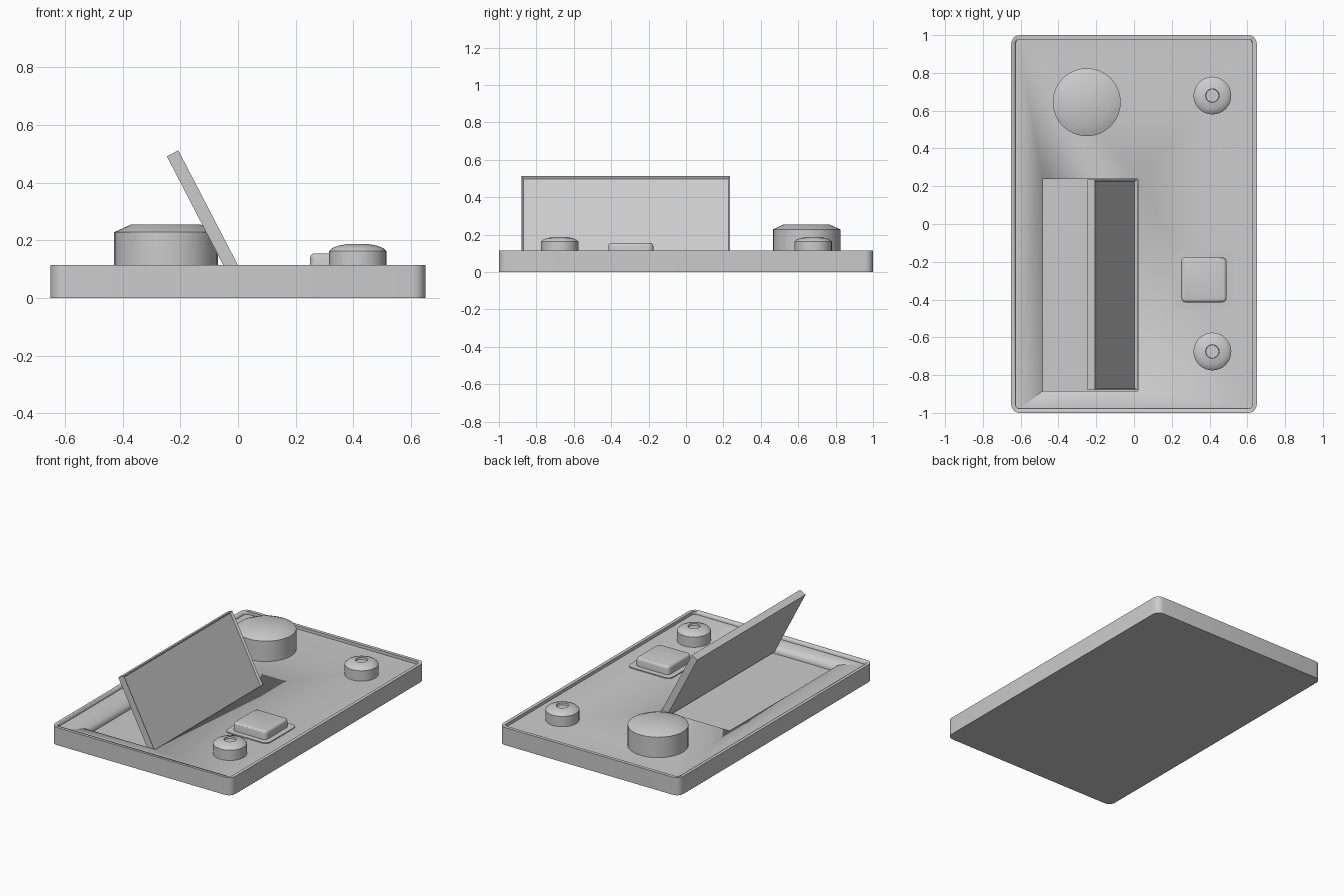
import bpy, bmesh, math
from mathutils import Matrix, Vector

if "Cube" in bpy.data.objects:
    bpy.data.objects.remove(bpy.data.objects["Cube"])

FLOOR = 0.095   # recessed deck level
RIM = 0.115     # top of the outer rim


def finish(bm, name, angle=30):
    bmesh.ops.recalc_face_normals(bm, faces=bm.faces)
    mesh = bpy.data.meshes.new(name)
    bm.to_mesh(mesh)
    bm.free()
    obj = bpy.data.objects.new(name, mesh)
    bpy.context.collection.objects.link(obj)
    bpy.ops.object.select_all(action='DESELECT')
    obj.select_set(True)
    bpy.context.view_layer.objects.active = obj
    bpy.ops.object.shade_smooth_by_angle(angle=math.radians(angle))
    return obj


def box(name, cx, cy, sx, sy, z0, z1, corner=0, top_bevel=0):
    bm = bmesh.new()
    m = Matrix.Translation((cx, cy, (z0 + z1) / 2)) @ Matrix.Diagonal((sx, sy, z1 - z0, 1))
    bmesh.ops.create_cube(bm, size=1, matrix=m)
    if corner:
        edges = [e for e in bm.edges if abs(e.verts[0].co.z - e.verts[1].co.z) > 1e-4]
        bmesh.ops.bevel(bm, geom=edges, offset=corner, segments=5, profile=0.5, affect='EDGES')
    if top_bevel:
        edges = [e for e in bm.edges if all(abs(v.co.z - z1) < 1e-5 for v in e.verts)]
        bmesh.ops.bevel(bm, geom=edges, offset=top_bevel, segments=3, profile=0.5, affect='EDGES')
    return finish(bm, name)


def lathe(name, profile, x, y, sides=32):
    bm = bmesh.new()
    rings = []
    for r, z in profile:
        rings.append([bm.verts.new((x + r * math.cos(2 * math.pi * i / sides),
                                    y + r * math.sin(2 * math.pi * i / sides), z))
                      for i in range(sides)])
    for a, b in zip(rings, rings[1:]):
        for i in range(sides):
            j = (i + 1) % sides
            bm.faces.new((a[i], a[j], b[j], b[i]))
    bm.faces.new(rings[0])
    bm.faces.new(rings[-1])
    return finish(bm, name, 25)


def cut(target, cutter):
    cutter.hide_render = True
    mod = target.modifiers.new("cut", 'BOOLEAN')
    mod.operation, mod.object, mod.solver = 'DIFFERENCE', cutter, 'EXACT'
    bpy.context.view_layer.objects.active = target
    bpy.ops.object.modifier_apply(modifier=mod.name)
    bpy.data.objects.remove(cutter)


# Base tray with a thin raised rim and a pocket for the lid
base = box("base_tray", 0, 0, 1.3, 2.0, 0, RIM, corner=0.045)
cut(base, box("deck_cutter", 0, 0, 1.256, 1.956, FLOOR, 0.3, corner=0.025))
cut(base, box("pocket_cutter", -0.23, -0.322, 0.505, 1.122, 0.045, 0.3))

# Tilted lid: slab with a recessed panel on the side facing +x
length, width, thick = 0.49, 1.116, 0.045
bm = bmesh.new()
bmesh.ops.create_cube(bm, size=1, matrix=Matrix.Diagonal((thick, width, length, 1)))
front = max(bm.faces, key=lambda f: f.calc_center_median().x)
bmesh.ops.inset_region(bm, faces=[front], thickness=0.014)
bmesh.ops.translate(bm, verts=front.verts, vec=(-0.012, 0, 0))
tilt = Matrix.Rotation(-math.atan2(0.205, 0.395), 4, 'Y')
top_corner = tilt @ Vector((thick / 2, 0, length / 2))
shift = Vector((-0.207, -0.322, 0.512)) - top_corner
bm.transform(Matrix.Translation(shift) @ tilt)
finish(bm, "tilted_lid")

# Large dial
lathe("large_dial", [(0.18, FLOOR - 0.01), (0.18, 0.228), (0.12, 0.255)], -0.25, 0.645)

# Two small domed knobs with a dimple on top
knob = [(0.1, FLOOR - 0.01), (0.1, 0.162), (0.09, 0.172), (0.068, 0.181),
        (0.036, 0.187), (0.034, 0.175)]
for label, y in (("back", 0.68), ("front", -0.675)):
    lathe(label + "_knob", knob, 0.415, y)

# Square button on its surround plate
box("button_surround", 0.37, -0.295, 0.31, 0.31, FLOOR - 0.01, FLOOR + 0.006, corner=0.035)
box("square_button", 0.37, -0.295, 0.24, 0.24, FLOOR - 0.01, 0.155, corner=0.025, top_bevel=0.016)
